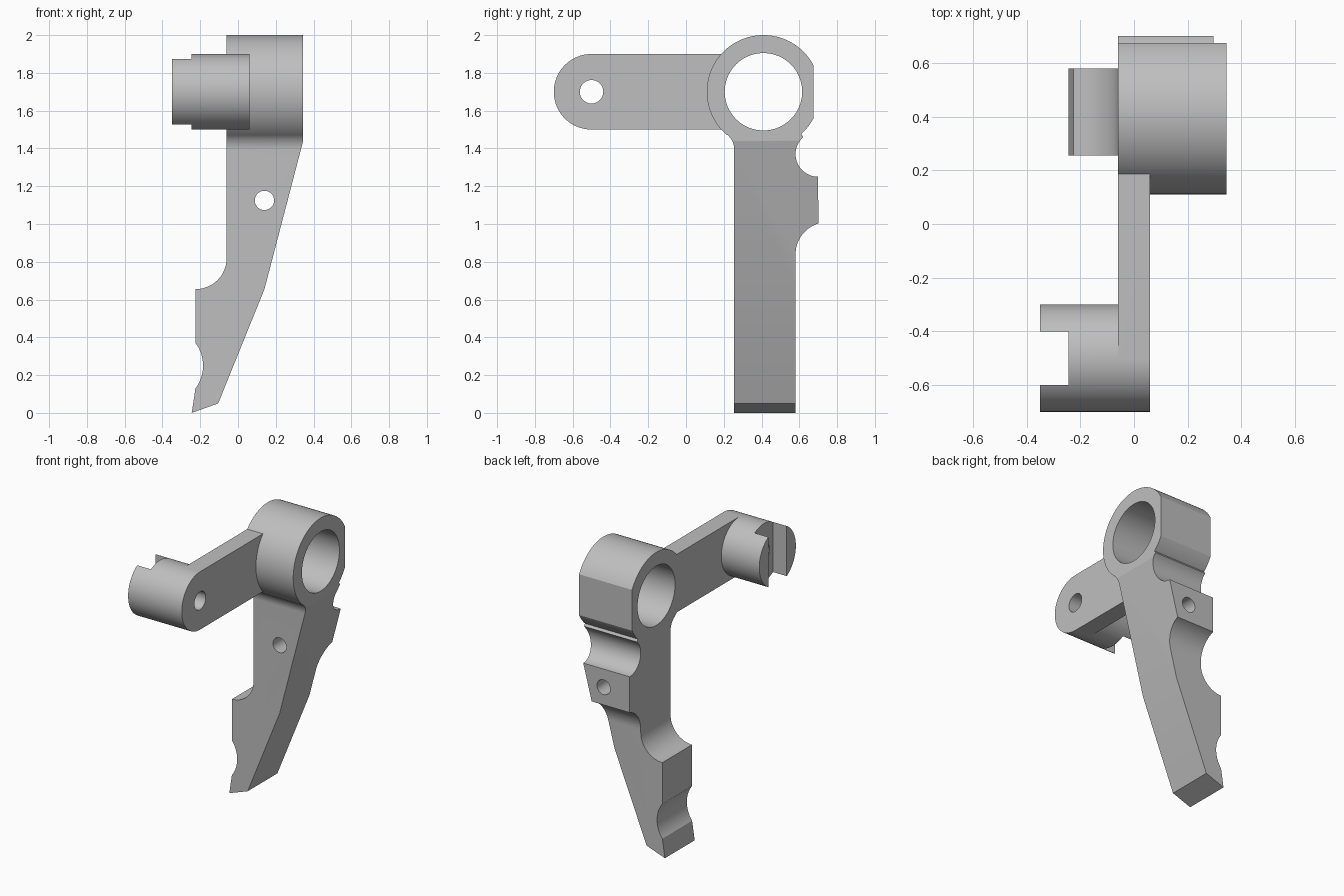
import bpy
import bmesh
from math import sin, cos, radians

cube = bpy.data.objects.get("Cube")
if cube:
    bpy.data.objects.remove(cube, do_unlink=True)

grey = bpy.data.materials.new("plain grey")
grey.use_nodes = True
GREY = (0.52, 0.52, 0.52, 1)
grey.diffuse_color = GREY
grey.node_tree.nodes["Principled BSDF"].inputs["Base Color"].default_value = GREY


def arc(cx, cy, r, start, end, steps=20):
    """Points on an arc, angles in degrees."""
    angles = [radians(start + (end - start) * i / steps) for i in range(steps + 1)]
    return [(cx + r * cos(a), cy + r * sin(a)) for a in angles]


def prism(name, profile, axis, low, high):
    """Extrude a profile along x (points are y, z) or along y (points are x, z)."""
    place = (lambda p, d: (d, *p)) if axis == "x" else (lambda p, d: (p[0], d, p[1]))
    bm = bmesh.new()
    ends = [[bm.verts.new(place(p, d)) for p in profile] for d in (low, high)]
    for ring in ends:
        bm.faces.new(ring)
    n = len(profile)
    for i in range(n):
        j = (i + 1) % n
        bm.faces.new((ends[0][i], ends[0][j], ends[1][j], ends[1][i]))
    bmesh.ops.recalc_face_normals(bm, faces=bm.faces)
    mesh = bpy.data.meshes.new(name)
    bm.to_mesh(mesh)
    bm.free()
    mesh.materials.append(grey)
    obj = bpy.data.objects.new(name, mesh)
    bpy.context.collection.objects.link(obj)
    return obj


def cylinder(name, cx, cy, r, axis, low, high):
    return prism(name, arc(cx, cy, r, 0, 360, 80)[:-1], axis, low, high)


def box(name, y, z, x):
    corners = [(y[0], z[0]), (y[1], z[0]), (y[1], z[1]), (y[0], z[1])]
    return prism(name, corners, "x", *x)


def combine(target, other, operation):
    mod = target.modifiers.new(operation.lower(), "BOOLEAN")
    mod.operation = operation
    mod.solver = "EXACT"
    mod.object = other
    bpy.context.view_layer.objects.active = target
    bpy.ops.object.modifier_apply(modifier=mod.name)
    bpy.data.objects.remove(other, do_unlink=True)


HUB = (0.41, 1.7)
PIVOT = (-0.5, 1.7)

# Side outline: hub with rear flat, rear groove, lug, leg and front fillet
side = (
    arc(*HUB, 0.3, 28, 230, 70)
    + arc(0.155, 1.395, 0.1, 50, 0)
    + [(0.255, -0.1), (0.58, -0.1)]
    + arc(0.75, 0.84, 0.17, 180, 107)
    + arc(0.7, 1.37, 0.12, 270, 131)
    + arc(*HUB, 0.3, -48, -28, 8)
)
lever = prism("lever", side, "x", -0.5, 0.5)

# Front outline: straight hub, tapered leg, step and finger groove
front = (
    [(-0.06, 2.2)]
    + arc(-0.225, 0.82, 0.165, 0, -90)
    + arc(-0.385, 0.25, 0.2, 37, -37)
    + [(-0.245, 0), (-0.105, 0.05), (0.14, 0.655), (0.345, 1.44), (0.345, 2.2)]
)
combine(lever, prism("front_outline", front, "y", -0.2, 1), "INTERSECT")

# Arm and its round end boss
combine(lever, box("arm", (PIVOT[0], 0.3), (1.5, 1.9), (-0.06, 0.06)), "UNION")
combine(lever, cylinder("end_boss", *PIVOT, 0.2, "x", -0.35, 0.06), "UNION")

# Slot across the boss, hub bore, pivot hole and cross hole in the leg
combine(lever, box("slot", (-0.6, -0.4), (1.3, 2.1), (-0.5, -0.245)), "DIFFERENCE")
combine(lever, cylinder("hub_bore", *HUB, 0.205, "x", -0.3, 0.6), "DIFFERENCE")
combine(lever, cylinder("pivot_hole", *PIVOT, 0.062, "x", -0.6, 0.3), "DIFFERENCE")
combine(lever, cylinder("leg_hole", 0.14, 1.125, 0.051, "y", 0, 1), "DIFFERENCE")

bpy.ops.object.select_all(action="DESELECT")
lever.select_set(True)
bpy.context.view_layer.objects.active = lever
bpy.ops.object.shade_smooth_by_angle(angle=radians(25))
